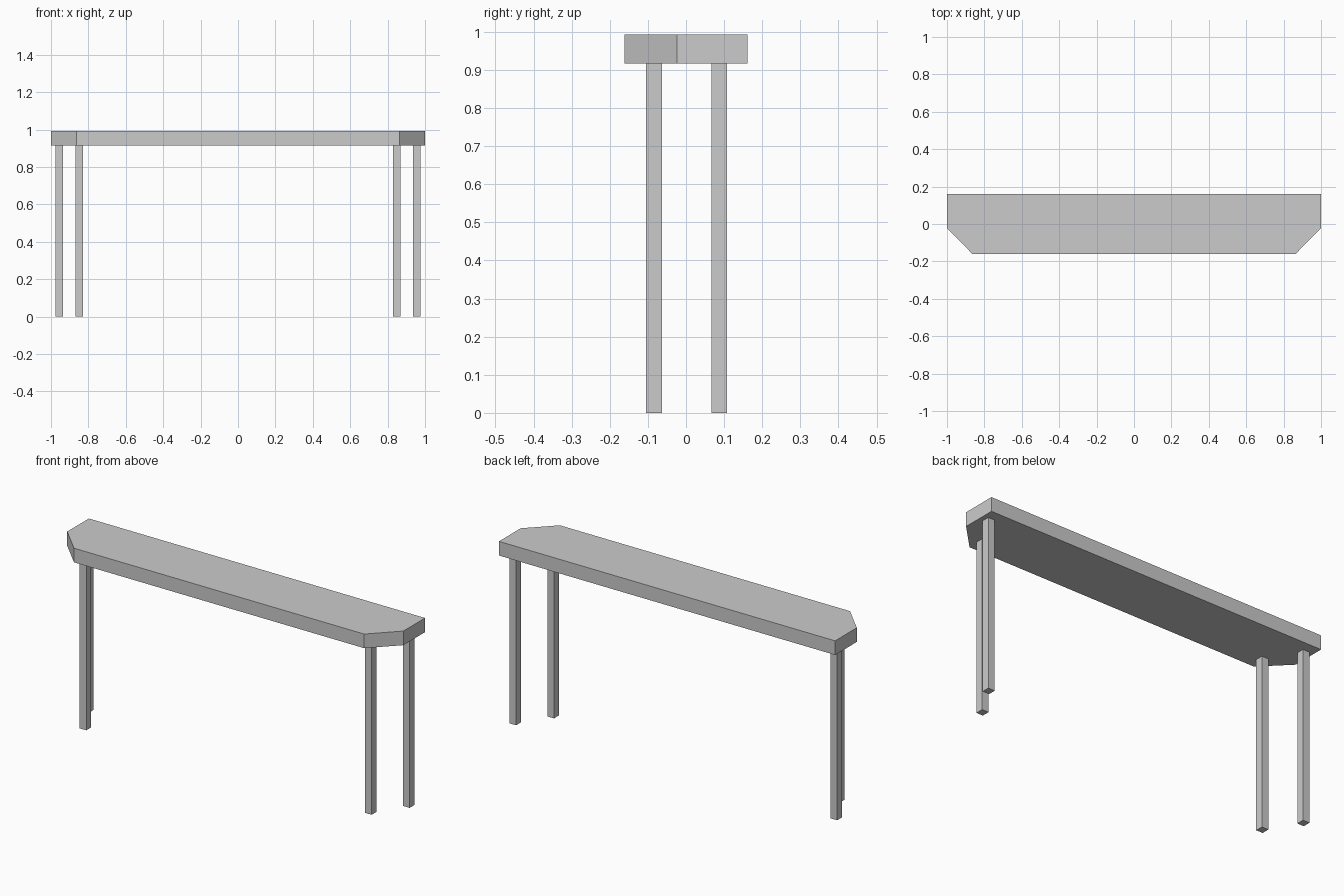
import bpy, bmesh

if "Cube" in bpy.data.objects:
    bpy.data.objects.remove(bpy.data.objects["Cube"])

TOP_Z, UNDER_Z = 0.992, 0.916


def prism(name, outline, z0, z1):
    """Extrude a flat outline from z0 up to z1."""
    bm = bmesh.new()
    face = bm.faces.new([bm.verts.new((x, y, z0)) for x, y in outline])
    ext = bmesh.ops.extrude_face_region(bm, geom=[face])
    verts = [v for v in ext["geom"] if isinstance(v, bmesh.types.BMVert)]
    bmesh.ops.translate(bm, verts=verts, vec=(0, 0, z1 - z0))
    bmesh.ops.recalc_face_normals(bm, faces=bm.faces)
    mesh = bpy.data.meshes.new(name)
    bm.to_mesh(mesh)
    bm.free()
    obj = bpy.data.objects.new(name, mesh)
    bpy.context.collection.objects.link(obj)
    return obj


# Table top: long slab with clipped front corners
half = [(1.0, 0.161), (1.0, -0.023), (0.863, -0.161)]
outline = half + [(-x, y) for x, y in reversed(half)]
prism("table_top", outline, UNDER_Z, TOP_Z)

# Square legs: front pair set inward behind the clipped corners
for row, cx, cy in (("front", 0.849, -0.084), ("back", 0.955, 0.087)):
    for side, s in (("left", -1), ("right", 1)):
        x, w, d = s * cx, 0.0195, 0.0205
        prism(f"{row}_{side}_leg",
              [(x - w, cy - d), (x + w, cy - d), (x + w, cy + d), (x - w, cy + d)],
              0.0, UNDER_Z)
